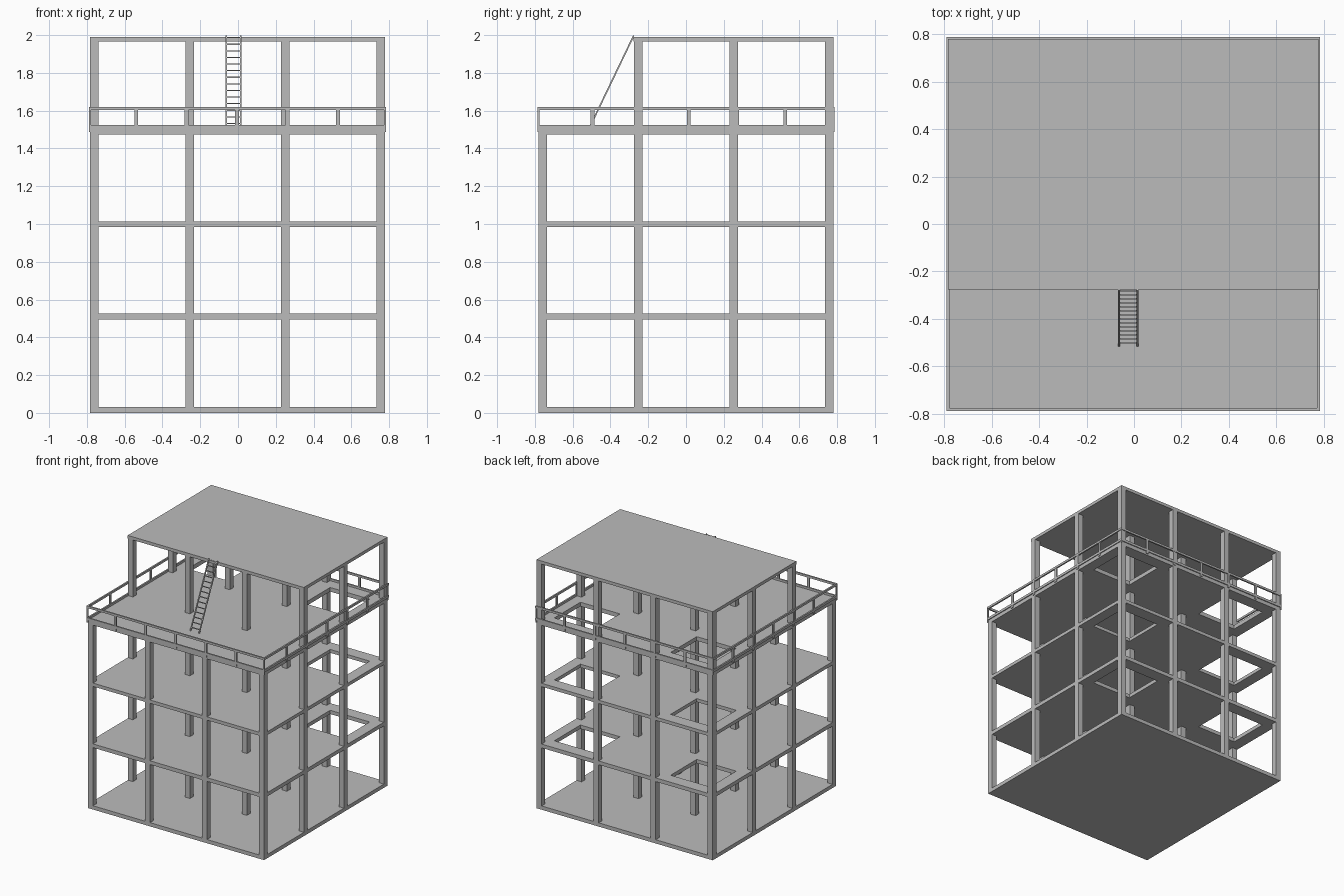
import bpy
import bmesh
from mathutils import Vector, Matrix

cube = bpy.data.objects.get("Cube")
if cube:
    bpy.data.objects.remove(cube, do_unlink=True)

concrete = bpy.data.materials.new("concrete_grey")
concrete.use_nodes = True
GREY = (0.5, 0.5, 0.5, 1)
concrete.diffuse_color = GREY
concrete.node_tree.nodes["Principled BSDF"].inputs["Base Color"].default_value = GREY


def add_box(bm, low, high):
    """Axis-aligned box between two corners."""
    low, high = Vector(low), Vector(high)
    place = Matrix.Translation((low + high) / 2) @ Matrix.Diagonal((*(high - low), 1))
    bmesh.ops.create_cube(bm, size=1, matrix=place)


def add_bar(bm, start, end, width):
    """Square bar running between two points."""
    start, end = Vector(start), Vector(end)
    axis = end - start
    turn = axis.to_track_quat('Z', 'Y').to_matrix().to_4x4()
    size = Matrix.Diagonal((width, width, axis.length, 1))
    bmesh.ops.create_cube(bm, size=1, matrix=Matrix.Translation((start + end) / 2) @ turn @ size)


def finish(bm, name):
    mesh = bpy.data.meshes.new(name)
    bm.to_mesh(mesh)
    bm.free()
    mesh.materials.append(concrete)
    obj = bpy.data.objects.new(name, mesh)
    bpy.context.collection.objects.link(obj)
    return obj


LEFT, RIGHT, FRONT, BACK = -0.783, 0.777, -0.78, 0.78
ROOF_FRONT = -0.277
COLUMN = 0.045
HOLE_X = [(-0.69, -0.34), (0.34, 0.69)]
HOLE_Y = (0.35, 0.68)
LEVELS = [(0, 0.03), (0.495, 0.525), (0.985, 1.012), (1.475, 1.508), (1.965, 1.99)]


def pierced_slab(name, bottom, top):
    """Floor slab with two square stair openings near the back."""
    bm = bmesh.new()
    xs = [LEFT, *HOLE_X[0], *HOLE_X[1], RIGHT]
    ys = [FRONT, *HOLE_Y, BACK]
    grid = [[bm.verts.new((x, y, bottom)) for y in ys] for x in xs]
    for i in range(len(xs) - 1):
        for j in range(len(ys) - 1):
            if j == 1 and i in (1, 3):
                continue
            bm.faces.new((grid[i][j], grid[i + 1][j], grid[i + 1][j + 1], grid[i][j + 1]))
    raised = bmesh.ops.extrude_face_region(bm, geom=bm.faces[:], use_keep_orig=True)
    verts = [g for g in raised["geom"] if isinstance(g, bmesh.types.BMVert)]
    bmesh.ops.translate(bm, verts=verts, vec=(0, 0, top - bottom))
    bmesh.ops.recalc_face_normals(bm, faces=bm.faces[:])
    return finish(bm, name)


# Slabs
names = ["ground_slab", "first_floor_slab", "second_floor_slab", "terrace_slab", "roof_slab"]
for level, (name, (bottom, top)) in enumerate(zip(names, LEVELS)):
    if 0 < level < 4:
        pierced_slab(name, bottom, top)
    else:
        bm = bmesh.new()
        add_box(bm, (LEFT, FRONT if level == 0 else ROOF_FRONT, bottom), (RIGHT, BACK, top))
        finish(bm, name)

# Columns, one grid per storey; the top storey has no front row
for storey in range(4):
    bm = bmesh.new()
    low, high = LEVELS[storey][1], LEVELS[storey + 1][0]
    for i in range(4):
        x = LEFT + i * (RIGHT - LEFT - COLUMN) / 3
        for j in range(1 if storey == 3 else 0, 4):
            y = FRONT + j * (BACK - FRONT - COLUMN) / 3
            add_box(bm, (x, y, low), (x + COLUMN, y + COLUMN, high))
    finish(bm, f"storey_{storey + 1}_columns")

# Terrace railing: a top and a bottom rail with posts on every side
OUT, THICK = 0.007, 0.012
x0, x1, y0, y1 = LEFT - OUT, RIGHT + OUT, FRONT - OUT, BACK + OUT
bm = bmesh.new()
for low, high in [(1.505, 1.525), (1.603, 1.62)]:
    for y in (y0, y1 - THICK):
        add_box(bm, (x0, y, low), (x1, y + THICK, high))
    for x in (x0, x1 - THICK):
        add_box(bm, (x, y0 + THICK, low), (x + THICK, y1 - THICK, high))
finish(bm, "terrace_rails")

bm = bmesh.new()
POST, BASE, TOP = 0.01, 1.487, 1.612
for k in range(-2, 3):
    px, py = -0.005 + k * 0.267, 0.015 + k * 0.255
    for y in (y0 + 0.001, y1 - THICK + 0.001):
        add_box(bm, (px - POST, y, BASE), (px + POST, y + POST, TOP))
    for x in (x0 + 0.001, x1 - THICK + 0.001):
        add_box(bm, (x, py - POST, BASE), (x + POST, py + POST, TOP))
for x in (x0 + 0.001, x1 - THICK + 0.001):
    for y in (y0 + 0.001, y1 - THICK + 0.001):
        add_box(bm, (x, y, BASE), (x + POST, y + POST, TOP))
finish(bm, "terrace_railing_posts")

# Leaning ladder from the terrace to the roof
foot, head = Vector((0, -0.512, 1.508)), Vector((0, -0.277, 1.997))
sides = [Vector((-0.063, 0, 0)), Vector((0.014, 0, 0))]
bm = bmesh.new()
for side in sides:
    add_bar(bm, foot + side, head + side, 0.008)
RUNGS = 14
for k in range(RUNGS):
    point = foot.lerp(head, (k + 0.7) / RUNGS)
    add_bar(bm, point + sides[0], point + sides[1], 0.006)
finish(bm, "ladder")
